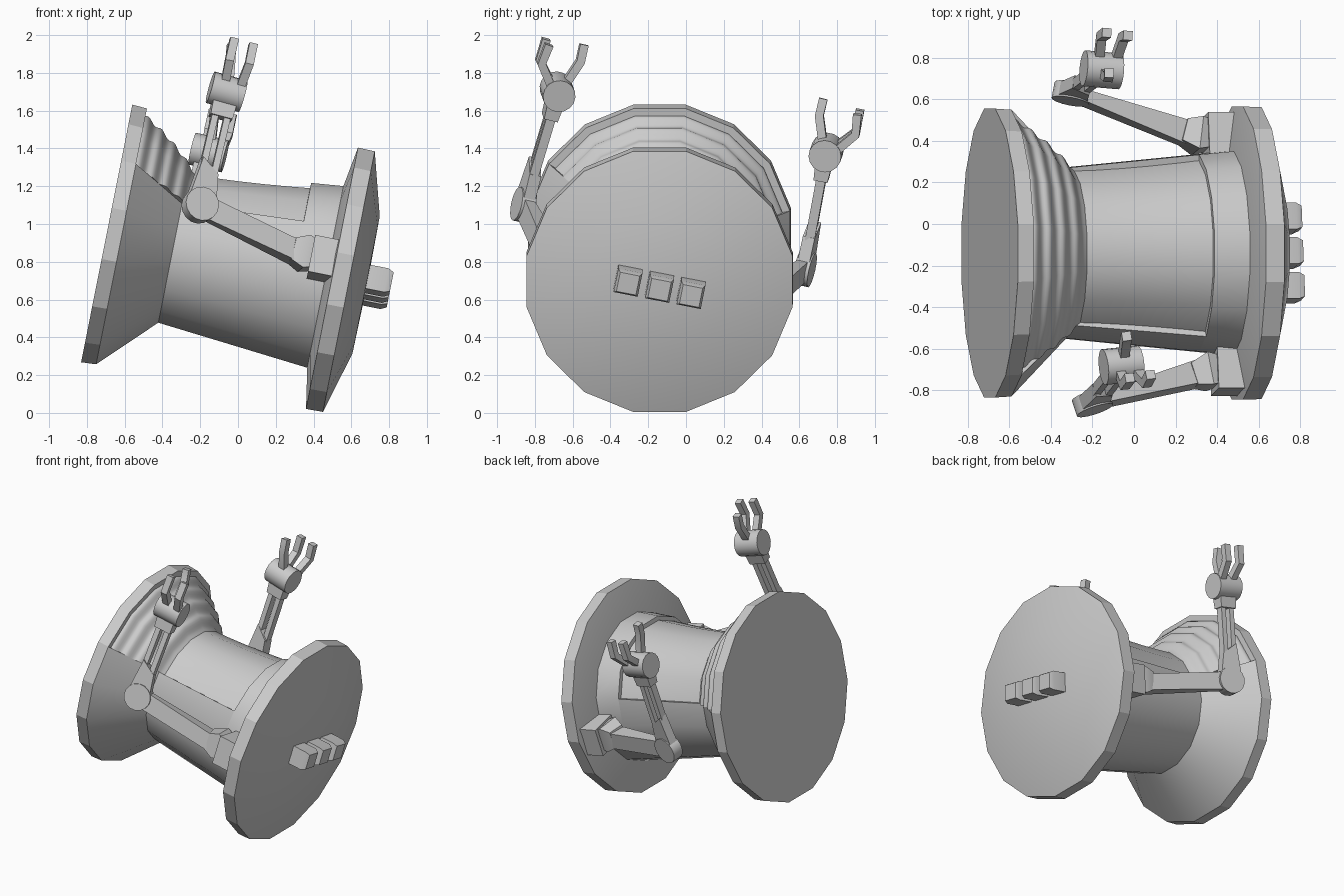
import bpy, bmesh, math
from mathutils import Vector, Matrix

cube = bpy.data.objects.get("Cube")
if cube:
    bpy.data.objects.remove(cube, do_unlink=True)

# Body frame: tilted axle, its upward normal, and the rolled sideways direction
TILT = math.radians(11.25)
AXIS = Vector((math.cos(TILT), 0, -math.sin(TILT)))
UP = Vector((math.sin(TILT), 0, math.cos(TILT)))
SIDE = Vector((0, 1, 0)) * math.cos(TILT) - UP * math.sin(TILT)
ORIGIN = Vector((-0.695, -0.14, 0.95))
SIDES = 16


def finish(name, bm, angle):
    bmesh.ops.remove_doubles(bm, verts=bm.verts, dist=0.0005)
    bmesh.ops.recalc_face_normals(bm, faces=bm.faces)
    mesh = bpy.data.meshes.new(name)
    bm.to_mesh(mesh)
    bm.free()
    obj = bpy.data.objects.new(name, mesh)
    bpy.context.collection.objects.link(obj)
    bpy.ops.object.select_all(action='DESELECT')
    obj.select_set(True)
    bpy.context.view_layer.objects.active = obj
    bpy.ops.object.shade_smooth_by_angle(angle=math.radians(angle))
    return obj


def lathe(name, stations, angle):
    """Join (step, profile) stations around the axle; step 0 is top centre-right."""
    bm = bmesh.new()
    rows = []
    for step, profile in stations:
        a = 2 * math.pi * (step + 0.5) / SIDES
        out = Vector((0, 1, 0)) * math.sin(a) + UP * math.cos(a)
        rows.append([bm.verts.new(ORIGIN + AXIS * t + out * r * 1.02) for t, r in profile])
    for i, row in enumerate(rows):
        nxt = rows[(i + 1) % len(rows)]
        for j in range(len(row) - 1):
            bm.faces.new((row[j], row[j + 1], nxt[j + 1], nxt[j]))
    bmesh.ops.dissolve_degenerate(bm, edges=bm.edges, dist=0.0005)
    return finish(name, bm, angle)


def loft(name, stations, side, n=4, place=None, slant=0, angle=25):
    """Loft n-sided sections; each station is (centre, width along side, depth)."""
    bm = bmesh.new()
    rings = []
    last = len(stations) - 1
    for i, (c, w, d) in enumerate(stations):
        c = Vector(c)
        tan = Vector(stations[min(i + 1, last)][0]) - Vector(stations[max(i - 1, 0)][0])
        tan.normalize()
        s = (side - tan * side.dot(tan)).normalized()
        b = tan.cross(s)
        ring = []
        for k in range(n):
            a = 2 * math.pi * (k + 0.5) / n
            f = 0.5 / math.cos(math.pi / n)
            v = c + s * w * f * math.cos(a) + b * d * f * math.sin(a)
            if i == last:
                v += tan * slant * math.sin(a)
            ring.append(bm.verts.new(place(v, i) if place else v))
        rings.append(ring)
    for r0, r1 in zip(rings, rings[1:]):
        for k in range(n):
            bm.faces.new((r0[k], r0[(k + 1) % n], r1[(k + 1) % n], r1[k]))
    bm.faces.new(rings[0])
    bm.faces.new(rings[-1])
    return finish(name, bm, angle)


def mirror(normal, point):
    normal = Vector(normal).normalized()
    flip = Matrix.Scale(-1, 3, normal)
    return lambda v: Vector(point) + flip @ (v - Vector(point))


# End discs
full = range(SIDES)
left_disc = [(0, 0), (0, 0.695), (0.08, 0.69), (0.08, 0)]
right_disc = [(1.18, 0), (1.18, 0.49), (1.216, 0.705), (1.307, 0.703), (1.4, 0.37), (1.405, 0)]
lathe("flat_end_disc", [(k, left_disc) for k in full], 20)
lathe("domed_end_disc", [(k, right_disc) for k in full], 20)

# Core with a sunken, rippled panel over the top
STEP_T = 1.01


def outer_radius(t):
    return 0.69 - (t - 0.08) if t < 0.36 else 0.41 + 0.0976 * (t - 0.36)


def sunken_radius(t):
    if t < 0.4:
        s = (t - 0.08) / 0.32
        return 0.65 - 0.25 * s + 0.02 * math.sin(math.pi * s) + 0.009 * math.sin(8 * math.pi * s)
    if t < STEP_T:
        return 0.395 + 0.05 * ((t - 0.4) / 0.61) ** 1.5
    return outer_radius(t)


ts = [0.08 + 0.01 * i for i in range(33)] + [0.5, 0.63, 0.76, 0.9, STEP_T - 0.001, STEP_T, 1.19]
outer = [(t, outer_radius(t)) for t in ts]
sunken = [(t, sunken_radius(t)) for t in ts]
lathe("spool_core", [(k, sunken) for k in range(-3, 4)] + [(k, outer) for k in range(3, 14)], 40)

# Three buttons on the domed end
for i, name in enumerate(("front", "middle", "rear")):
    base = ORIGIN + SIDE * 0.17 * (i - 1)
    loft(name + "_button", [(base + AXIS * t, w, w) for t, w in
                            ((1.36, 0.13), (1.5, 0.13), (1.53, 0.105))], SIDE)

# Arm joints
shoulder = Vector((0.445, -0.71, 0.815))
elbow = Vector((-0.2, -0.86, 1.1))
hand = Vector((-0.06, -0.68, 1.7))
fore = hand - elbow
hinge = (elbow - shoulder).cross(fore).normalized()
grip = Vector((0.96, 0.1, -0.27)).normalized()
body_mirror = mirror(SIDE, ORIGIN)
arm_mirror = mirror((-0.065, 0.973, -0.22), (-0.235, -0.115, 0.93))


def arm(label, at_body, at_arm):
    body = lambda v, i: at_body(v)
    free = lambda v, i: at_arm(v)
    bridge = lambda v, i: at_arm(v) if i else at_body(v)

    # Shoulder block and faceted joint
    loft(label + "_shoulder_block", [(shoulder - AXIS * 0.06, 0.2, 0.2),
                                     (shoulder + AXIS * 0.08, 0.2, 0.2)], SIDE, place=body)
    loft(label + "_shoulder_joint", [((0.41, -0.71, 0.83), 0.13, 0.14), ((0.35, -0.71, 0.845), 0.16, 0.18),
                                     ((0.28, -0.73, 0.865), 0.11, 0.12)], SIDE, place=body)
    # Upper arm, elbow and forearm
    loft(label + "_upper_arm", [((0.33, -0.715, 0.835), 0.12, 0.11), (elbow, 0.05, 0.12)],
         hinge, place=bridge)
    loft(label + "_elbow", [(elbow - hinge * 0.04, 0.18, 0.18), (elbow + hinge * 0.04, 0.18, 0.18)],
         grip, n=16, place=free)
    loft(label + "_forearm_socket", [(elbow, 0.065, 0.16), (elbow + fore * 0.34, 0.065, 0.1)],
         hinge, place=free, slant=0.05 if fore.cross(hinge).dot(grip) < 0 else -0.05)
    for i, off in enumerate((-0.033, 0.033)):
        rod = elbow + grip * off
        loft(f"{label}_forearm_rod_{i + 1}", [(rod + fore * 0.2, 0.035, 0.05),
                                              (rod + fore * 0.85, 0.035, 0.05)], grip, place=free)
    # Wrist and palm
    loft(label + "_wrist", [(elbow + fore * 0.77, 0.12, 0.075), (elbow + fore * 0.93, 0.13, 0.09)],
         grip, place=free)
    loft(label + "_palm", [(hand - grip * 0.09, 0.17, 0.17), (hand + grip * 0.09, 0.17, 0.17)],
         fore, n=16, place=free)
    # Two fingers and a thumb
    digits = {
        "inner_finger": ((-0.07, -0.71, 1.74), (-0.045, -0.775, 1.87), (-0.02, -0.74, 1.98)),
        "outer_finger": ((0.01, -0.71, 1.72), (0.06, -0.765, 1.85), (0.08, -0.725, 1.95)),
        "thumb": ((-0.05, -0.64, 1.74), (-0.04, -0.56, 1.86), (-0.035, -0.54, 1.95)),
    }
    for name, path in digits.items():
        loft(f"{label}_{name}", [(p, 0.045, 0.045) for p in path], grip, place=free)


same = lambda v: v
arm("front", same, same)
arm("rear", body_mirror, arm_mirror)
